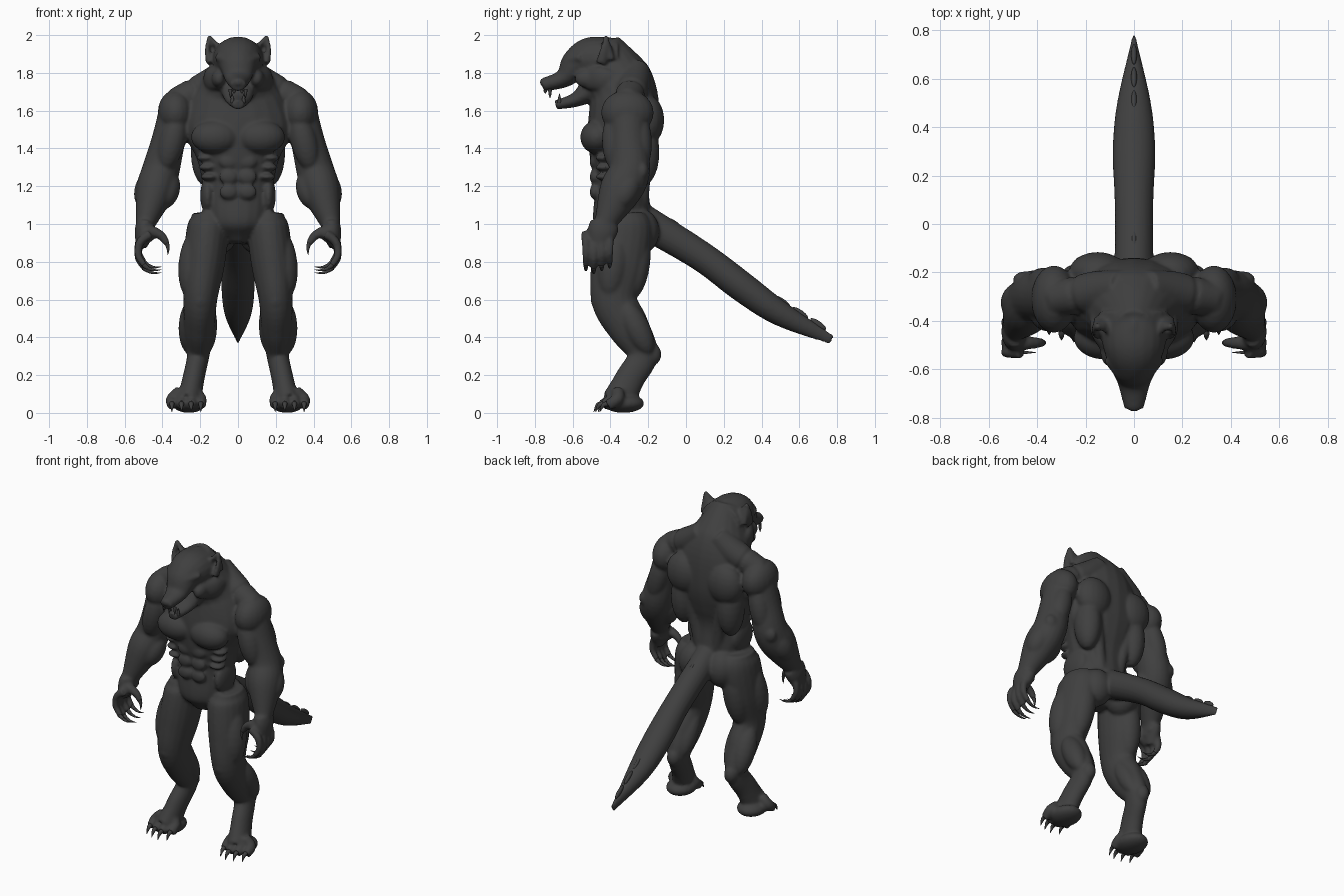
import bpy, bmesh, math
from mathutils import Vector, Matrix

cube = bpy.data.objects.get("Cube")
if cube:
    bpy.data.objects.remove(cube, do_unlink=True)

fur = bpy.data.materials.new("charcoal")
fur.use_nodes = True
charcoal = (0.05, 0.05, 0.05, 1)
fur.diffuse_color = charcoal
fur.node_tree.nodes["Principled BSDF"].inputs["Base Color"].default_value = charcoal

OUT, FRONT, BACK, UP = Vector((1, 0, 0)), Vector((0, -1, 0)), Vector((0, 1, 0)), Vector((0, 0, 1))
MIRROR = Matrix.Diagonal((-1, 1, 1, 1))


def sides(pair):
    return (Matrix.Identity(4), MIRROR) if pair else (Matrix.Identity(4),)


def spline(keys, steps):
    """Smooth curve through section keys of any dimension."""
    keys = [keys[0] * 2 - keys[1]] + keys + [keys[-1] * 2 - keys[-2]]
    rows = []
    for a, b, c, d in zip(keys, keys[1:], keys[2:], keys[3:]):
        for step in range(steps):
            t = step / steps
            rows.append(b + (c - a) * t / 2 + (a - b * 2.5 + c * 2 - d / 2) * t ** 2
                        + (b * 3 - a - c * 3 + d) * t ** 3 / 2)
    return rows + [keys[-2]]


def loft(bm, keys, pair, steps=6, count=20):
    """Closed loft of ellipses; each key is x, y, z, width radius, depth radius."""
    rows = spline([Vector(key) for key in keys], steps)
    centres = [row.copy().to_tuple()[:3] for row in rows] if len(rows[0]) < 4 else [Vector(row[:3]) for row in rows]
    last = len(rows) - 1
    for side in sides(pair):
        rings = []
        for i, (row, centre) in enumerate(zip(rows, centres)):
            along = (centres[min(i + 1, last)] - centres[max(i - 1, 0)]).normalized()
            axis = BACK if abs(along.x) > 0.9 else OUT
            across = (axis - along * axis.dot(along)).normalized()
            deep = along.cross(across)
            ring = []
            for j in range(count):
                angle = math.tau * j / count
                offset = across * row[3] * math.cos(angle) + deep * row[4] * math.sin(angle)
                ring.append(bm.verts.new(side @ (centre + offset)))
            rings.append(ring)
        for lower, upper in zip(rings, rings[1:]):
            for j in range(count):
                bm.faces.new((lower[j], lower[j - 1], upper[j - 1], upper[j]))
        bm.faces.new(rings[0])
        bm.faces.new(rings[-1])


def limb(bm, points, radii, deep=1.0, pair=True):
    """Tube through points with one radius each; deep stretches the section."""
    loft(bm, [(*point, radius, radius * deep) for point, radius in zip(points, radii)], pair)


def centred(bm, keys):
    """Loft on the middle plane; each key is y, z, width radius, depth radius."""
    loft(bm, [(0, *key) for key in keys], False)


def blob(bm, at, size, pair=True, turn=Matrix.Identity(4)):
    place = Matrix.Translation(at) @ turn @ Matrix.Diagonal((*size, 1))
    for side in sides(pair):
        bmesh.ops.create_uvsphere(bm, u_segments=20, v_segments=12, radius=1, matrix=side @ place)


def muscle(start, end, shift, radius):
    """Spindle lying beside the bone from start to end."""
    bone = end - start
    turn = bone.to_track_quat('Z', 'Y').to_matrix().to_4x4()
    blob(body, (start + end) / 2 + shift, (radius, radius, bone.length / 2), True, turn)


def hook(bm, centre, begin, end, thick, tip):
    """Curled digit: a tapered arc in the plane facing the front."""
    angles = [math.radians(begin + (end - begin) * t / 3) for t in range(4)]
    points = [centre + (OUT * math.cos(a) + UP * math.sin(a)) * 0.1 for a in angles]
    limb(bm, points, [thick + (tip - thick) * t / 3 for t in range(4)])


def finish(bm, name):
    bmesh.ops.recalc_face_normals(bm, faces=bm.faces)
    for face in bm.faces:
        face.smooth = True
    mesh = bpy.data.meshes.new(name)
    bm.to_mesh(mesh)
    bm.free()
    mesh.materials.append(fur)
    part = bpy.data.objects.new(name, mesh)
    bpy.context.collection.objects.link(part)
    return part


body, claws, teeth, ridge = (bmesh.new() for _ in range(4))

# skeleton joints of the left side
shoulder = Vector((.33, -.31, 1.59))
elbow = Vector((.41, -.3, 1.28))
wrist = Vector((.49, -.43, 1))
hip = Vector((.16, -.33, .98))
knee = Vector((.2, -.38, .6))
hock = Vector((.21, -.23, .31))
ball = Vector((.26, -.36, .06))

# torso and neck
centred(body, [(-.35, .9, .05, .06), (-.34, 1, .16, .15), (-.34, 1.22, .19, .14), (-.34, 1.35, .22, .17),
               (-.33, 1.5, .29, .19), (-.33, 1.68, .24, .18), (-.38, 1.8, .17, .17), (-.44, 1.96, .08, .09)])
neck = Vector((.05, -.26, 1.82))
waist = Vector((.06, -.24, 1.08))
blade = Vector((.15, -.2, 1.55))
limb(body, [neck, neck.lerp(shoulder, .4), shoulder + UP * .06], [.07, .085, .07])
limb(body, [waist, waist.lerp(blade, .4), blade], [.04, .04, .06])
blob(body, blade, (.12, .085, .13))
blob(body, (.12, -.47, 1.46), (.13, .09, .09))
blob(body, (.17, -.23, 1.38), (.08, .09, .18))
blob(body, (.16, -.36, 1.15), (.04, .1, .1))
blob(body, (.1, -.24, .96), (.1, .1, .12))
for row in range(3):
    blob(body, FRONT * .485 + OUT * .05 + UP * (1.17 + row * .08), (.05, .025, .04))
    blob(body, FRONT * .43 + OUT * (.15 + row * .01) + UP * (1.25 + row * .05), (.05, .05, .02))

# head, muzzle and jaw
centred(body, [(-.36, 1.87, .14, .11), (-.5, 1.87, .13, .12), (-.58, 1.84, .1, .09),
               (-.65, 1.77, .07, .05), (-.76, 1.735, .04, .035)])
centred(body, [(-.48, 1.73, .1, .08), (-.58, 1.66, .07, .04), (-.69, 1.63, .03, .025)])
nose = FRONT * .755 + UP * 1.75
blob(body, nose, (.03, .02, .02), False)
eye = Vector((.05, -.625, 1.825))
blob(body, eye, (.02, .014, .012))
limb(body, [eye + FRONT * .02 - OUT * .04, eye + UP * .035, eye + Vector((.06, .07, .06))], [.015, .022, .02])
cheek = Vector((.1, -.52, 1.77))
blob(body, cheek, (.04, .07, .05))
limb(body, [cheek, cheek + OUT * .05 + BACK * .08, cheek + OUT * .07 + BACK * .17], [.03, .03, .01], 2)
blob(body, (0, -.43, 1.97), (.012, .05, .025), False)

# ears: thin back plate between two raised rims
ear_tip = Vector((.153, -.42, 1.995))
ear_outer = Vector((.152, -.45, 1.85))
ear_inner = Vector((.085, -.44, 1.91))
limb(body, [(ear_outer + ear_inner) / 2 + BACK * .05, ear_tip], [.055, .01], .4)
limb(body, [ear_outer, ear_outer.lerp(ear_tip, .5) + OUT * .01, ear_tip], [.018, .013, .009], 1.6)
limb(body, [ear_inner, ear_inner.lerp(ear_tip, .5), ear_tip], [.016, .013, .009], 1.5)

# arms
palm = wrist + Vector((.02, -.03, -.1))
limb(body, [shoulder, shoulder.lerp(elbow, .5), elbow, elbow.lerp(wrist, .4), wrist], [.09, .09, .1, .1, .052], 1.1)
limb(body, [wrist, wrist.lerp(palm, .5), palm - UP * .02], [.05, .048, .03], 1.6)
blob(body, shoulder, (.095, .14, .12))
muscle(shoulder, elbow, FRONT * .07 - OUT * .02, .07)
muscle(shoulder, elbow, BACK * .06, .065)
forearm = elbow.lerp(wrist, .7)
muscle(elbow, forearm, OUT * .04 + BACK * .03, .07)
muscle(elbow, forearm, OUT * -.055, .075)
blob(body, elbow + BACK * .07 + OUT * .04, (.05, .035, .05))

# fingers and thumb, with claws
for finger in range(4):
    curl = Vector((.43, -.53 + finger * .042, .84 + abs(finger - 1) * .015))
    hook(body, curl, 70, -50, .026, .016)
    hook(claws, curl, -45, -105, .014, .001)
grip = Vector((.47, -.49, .86))
hook(body, grip, 80, 160, .035, .017)
hook(claws, grip, 155, 195, .014, .001)

# legs
limb(body, [hip + UP * .08, hip, hip.lerp(knee, .5), knee, knee.lerp(hock, .5), hock, hock.lerp(ball, .5), ball],
     [.08, .11, .11, .09, .082, .06, .058, .065], 1.35)
muscle(hip, knee, OUT * .05 + FRONT * .03, .085)
muscle(hip, knee, OUT * -.035 + FRONT * .05, .06)
muscle(hip, knee, BACK * .09, .075)
muscle(knee, hock, OUT * .04 + BACK * .04, .07)
muscle(knee, hock, OUT * -.035 + BACK * .03, .06)
blob(body, knee + FRONT * .07, (.05, .055, .065))
blob(body, hock + BACK * .05, (.045, .05, .06))
blob(body, ball + BACK * .03 - UP * .01, (.09, .11, .05))

# toes with claws
for toe in range(4):
    joint = Vector((.197 + toe * .051, -.4 + abs(toe - 1.3) * .022, .075))
    tip = joint + FRONT * .05 - UP * .035
    limb(body, [joint.lerp(ball, .5) + UP * .05, joint, tip], [.03, .03, .027], 1.1)
    limb(claws, [tip + UP * .01, tip + FRONT * .025, tip + FRONT * .045 - UP * .035], [.014, .011, .001])

# tail with a row of bumps on top
centred(body, [(-.25, 1.03, .08, .09), (.08, .83, .08, .08), (.3, .665, .088, .08),
               (.5, .525, .07, .066), (.775, .385, .006, .025)])
slope = Matrix.Rotation(math.radians(-35), 4, 'X')
for bump in range(9):
    t = bump / 8
    height = 1 - t * .53 - math.sin(math.pi * t) * .02
    blob(ridge, BACK * (t * .76 - .06) + UP * height, (.012, .05, .016), False, slope)

# fangs
for x, y, root, drop in ((.04, .72, 1.715, .05), (.03, .67, 1.64, -.05), (.02, .745, 1.71, .02)):
    base = OUT * x + FRONT * y + UP * root
    limb(teeth, [base, base - UP * drop / 2, base - UP * drop], [.01, .008, .001])

# blend the body masses into one skin
skin = finish(body, "body")
blend = skin.modifiers.new("blend", 'REMESH')
blend.mode = 'VOXEL'
blend.voxel_size = .0095
blend.use_smooth_shade = True
relax = skin.modifiers.new("relax", 'SMOOTH')
relax.factor = .5
relax.iterations = 5
finish(claws, "claws")
finish(teeth, "fangs")
finish(ridge, "tail_ridge")
